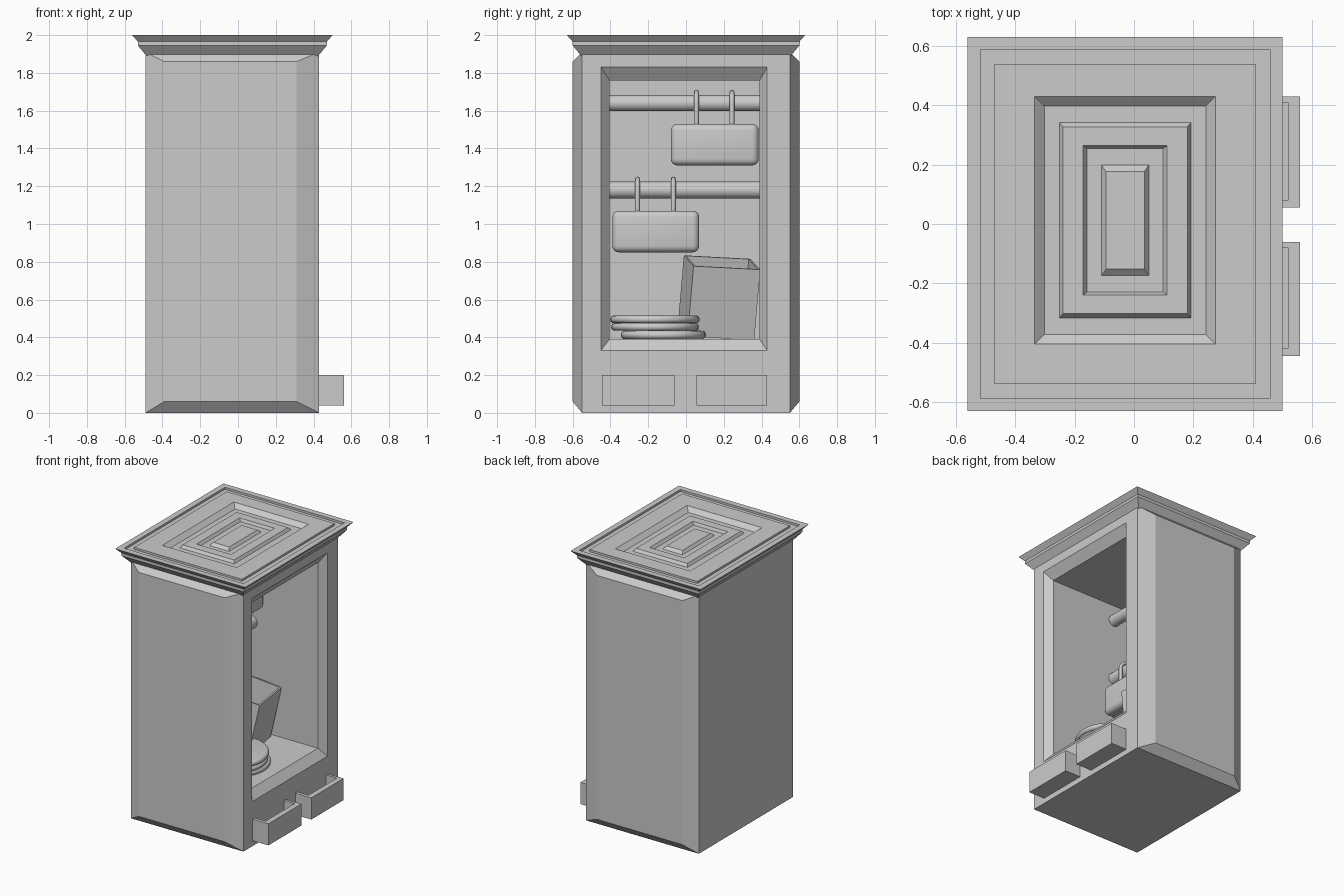
import bpy, bmesh
from math import radians, pi, cos, sin

if "Cube" in bpy.data.objects:
    bpy.data.objects.remove(bpy.data.objects["Cube"])


def finish(name, bm, smooth=False):
    bmesh.ops.recalc_face_normals(bm, faces=bm.faces[:])
    me = bpy.data.meshes.new(name)
    bm.to_mesh(me)
    bm.free()
    ob = bpy.data.objects.new(name, me)
    bpy.context.collection.objects.link(ob)
    if smooth:
        bpy.context.view_layer.objects.active = ob
        ob.select_set(True)
        bpy.ops.object.shade_smooth_by_angle(angle=radians(40))
        ob.select_set(False)
    return ob


def loft(name, rings, smooth=False):
    """Skin a list of equal-length point rings and cap both ends."""
    bm = bmesh.new()
    vs = [[bm.verts.new(p) for p in r] for r in rings]
    n = len(vs[0])
    for a, b in zip(vs, vs[1:]):
        for i in range(n):
            j = (i + 1) % n
            bm.faces.new((a[i], a[j], b[j], b[i]))
    bm.faces.new(vs[0])
    bm.faces.new(vs[-1])
    return finish(name, bm, smooth)


def rect(cx, cy, hx, hy, z):
    return [(cx + sx * hx, cy + sy * hy, z)
            for sx, sy in ((-1, -1), (1, -1), (1, 1), (-1, 1))]


def box_rect(x0, x1, y0, y1, z):
    return rect((x0 + x1) / 2, (y0 + y1) / 2, (x1 - x0) / 2, (y1 - y0) / 2, z)


def circle_rings(cx, cy, profile, n=32):
    return [[(cx + r * cos(2 * pi * i / n), cy + r * sin(2 * pi * i / n), z)
             for i in range(n)] for r, z in profile]


# cabinet body: chamfered side panels, open compartment on +x
bm = bmesh.new()
for s in (-1, 1):
    for x0, x1, z0, z1, y in ((-.39, .31, .06, 1.86, .6), (-.49, .43, 0, 1.91, .55)):
        for x in (x0, x1):
            for z in (z0, z1):
                bm.verts.new((x, s * y, z))
bmesh.ops.convex_hull(bm, input=bm.verts[:])
bmesh.ops.dissolve_limit(bm, angle_limit=.02, verts=bm.verts[:], edges=bm.edges[:])
front = max(bm.faces, key=lambda f: f.calc_center_median().x)
ring = list(front.verts)
bm.faces.remove(front)
for x, y0, y1, z0, z1 in ((.43, -.45, .43, .33, 1.83), (.38, -.405, .39, .39, 1.76),
                          (-.44, -.405, .39, .39, 1.76)):
    new = [bm.verts.new((x, y1 if v.co.y > 0 else y0, z1 if v.co.z > 1 else z0))
           for v in ring]
    for i in range(4):
        j = (i + 1) % 4
        bm.faces.new((ring[i], ring[j], new[j], new[i]))
    ring = new
bm.faces.new(ring)
finish("cabinet_body", bm)

# cornice with stepped top panel
outer = [(0, 1.89), (.045, 1.945), (.045, 1.965), (.076, 2), (.033, 2),
         (.033, 1.985), (-.015, 1.985), (-.015, 2)]
rings = [rect(-.03, 0, .455 + d, .555 + d, z) for d, z in outer]
inner = [(.305, .418, 2), (.272, .385, 1.97), (.222, .33, 1.97), (.21, .315, 1.99),
         (.142, .252, 1.99), (.128, .242, 1.97), (.08, .187, 1.97), (.065, .165, 1.99)]
rings += [rect(-.03, .0125, hx, hy, z) for hx, hy, z in inner]
loft("cornice", rings)

# open drawers
for name, y0, y1 in (("drawer_left", -.445, -.06), ("drawer_right", .055, .43)):
    loft(name, [box_rect(.40, .56, y0, y1, .04), box_rect(.40, .56, y0, y1, .2),
                box_rect(.43, .52, y0 + .025, y1 - .02, .2),
                box_rect(.43, .52, y0 + .025, y1 - .02, .06)])

RX = -.16


def hanging_bag(tag, rod_z, rod_r, y0, y1, z0, z1, straps, top):
    # rail
    bpy.ops.mesh.primitive_cylinder_add(vertices=24, radius=rod_r, depth=.83,
                                        location=(RX, -.007, rod_z), rotation=(pi / 2, 0, 0))
    bpy.context.object.name = tag + "_rail"
    bpy.ops.object.shade_smooth_by_angle(angle=radians(40))
    # rounded bag
    b = bmesh.new()
    bmesh.ops.create_cube(b, size=1)
    for v in b.verts:
        v.co = (RX + v.co.x * .22, (y0 + y1) / 2 + v.co.y * (y1 - y0),
                (z0 + z1) / 2 + v.co.z * (z1 - z0))
    bmesh.ops.bevel(b, geom=b.edges[:], offset=.035, segments=4, profile=.5, affect='EDGES')
    finish(tag + "_bag", b, True)
    # straps looped over the rail
    r = rod_r + .02
    zc = top - .012 - r
    pts = [(-r, z1 - .02)]
    pts += [(-r * cos(pi * i / 10), zc + r * sin(pi * i / 10)) for i in range(11)]
    pts += [(r, z1 - .02)]
    for k, y in enumerate(straps):
        cu = bpy.data.curves.new(tag + "_strap", 'CURVE')
        cu.dimensions = '3D'
        cu.bevel_depth = .013
        cu.bevel_resolution = 2
        sp = cu.splines.new('POLY')
        sp.points.add(len(pts) - 1)
        for p, (x, z) in zip(sp.points, pts):
            p.co = (RX + x, y, z, 1)
            sp.use_smooth = True
        ob = bpy.data.objects.new(f"{tag}_strap_{k + 1}", cu)
        bpy.context.collection.objects.link(ob)


hanging_bag("upper", 1.64, .042, -.08, .385, 1.31, 1.53, (.055, .243), 1.71)
hanging_bag("lower", 1.18, .045, -.39, .07, .85, 1.07, (-.257, -.067), 1.25)

# leaning open carton
h, d, w, t = .19, .15, .18, .012
carton = loft("open_carton", [rect(0, 0, d, w, -h), rect(0, 0, d, w, h),
                              rect(0, 0, d - t, w - t, h), rect(0, 0, d - t, w - t, -h + t)])
carton.rotation_euler = (radians(-3), radians(11), radians(10))
carton.location = (-.065, .175, .61)

# stack of rounded trays
for i, (y, r, z0, z1) in enumerate(((-.12, .225, .39, .435), (-.165, .232, .435, .475),
                                    (-.165, .237, .475, .515))):
    hh = (z1 - z0) / 2
    prof = [(r - hh + hh * cos(a), (z0 + z1) / 2 + hh * sin(a))
            for a in (-pi / 2 + pi * k / 8 for k in range(9))]
    loft(f"tray_{i + 1}", circle_rings(.08, y, prof), True)
